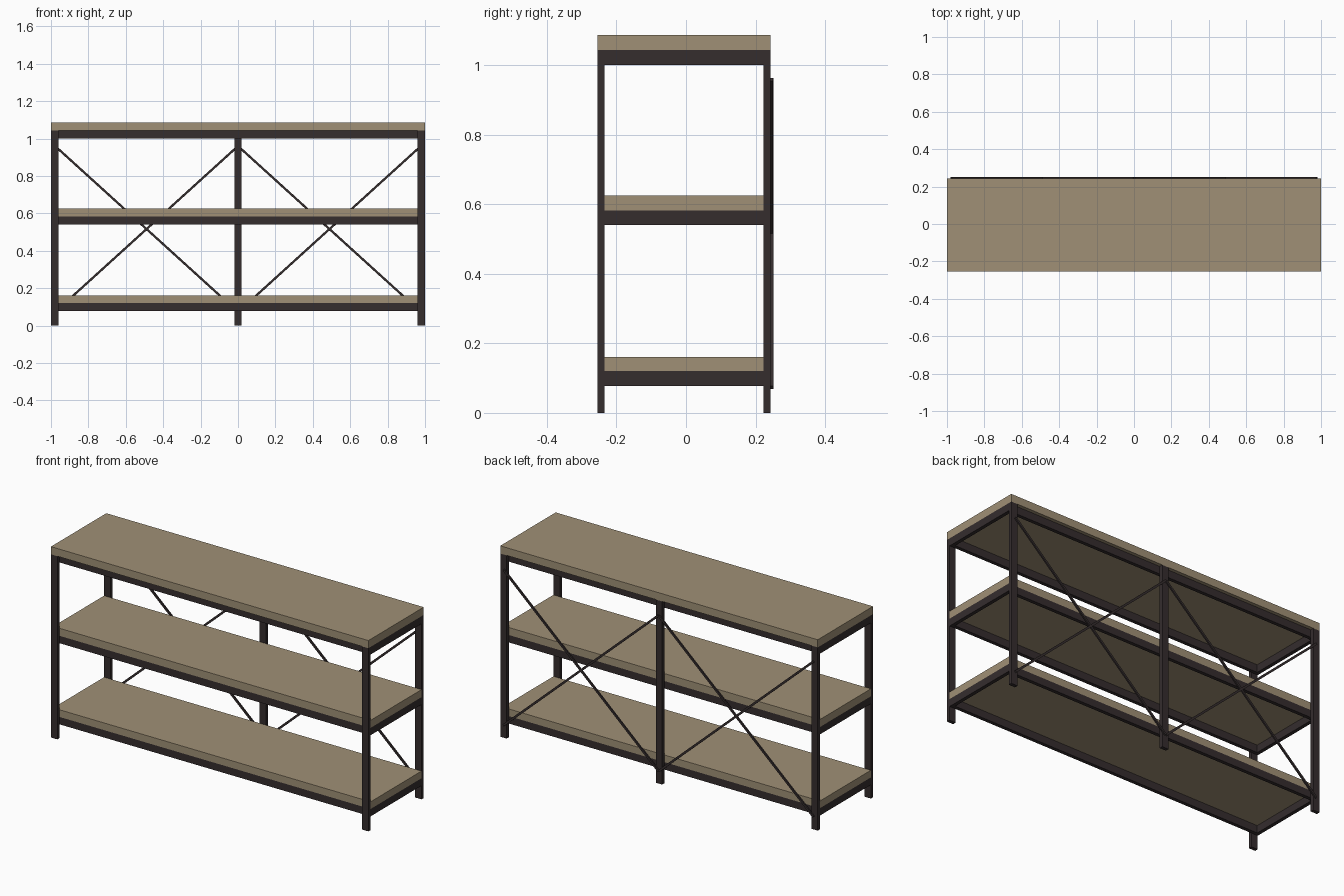
import bpy
import math
from mathutils import Matrix, Vector

if "Cube" in bpy.data.objects:
    bpy.data.objects.remove(bpy.data.objects["Cube"], do_unlink=True)


def make_material(name, color):
    mat = bpy.data.materials.new(name)
    mat.use_nodes = True
    mat.diffuse_color = color
    mat.node_tree.nodes["Principled BSDF"].inputs["Base Color"].default_value = color
    return mat


wood = make_material("light brown wood", (0.35, 0.28, 0.18, 1))
metal = make_material("dark metal", (0.035, 0.026, 0.027, 1))


def box(name, x, y, z, mat):
    """Box from (min, max) ranges along each axis."""
    low, high = Vector((x[0], y[0], z[0])), Vector((x[1], y[1], z[1]))
    bpy.ops.mesh.primitive_cube_add(size=1, location=(low + high) / 2)
    obj = bpy.context.object
    obj.name = name
    obj.data.transform(Matrix.Diagonal((*(high - low), 1)))
    obj.data.materials.append(mat)
    return obj


FRONT, BACK = -0.255, 0.243      # outer faces of the posts
TUBE = 0.02                      # tube thickness
POST_WIDTH = 0.04
POST_TOP = 1.043
INNER_FRONT, INNER_BACK = FRONT + TUBE, BACK - TUBE

# Posts: corners, plus a middle one at the back
for side, x in (("right", -0.98), ("left", 0.98), ("middle", 0)):
    span = (x - POST_WIDTH / 2, x + POST_WIDTH / 2)
    if side != "middle":
        box(f"front_{side}_post", span, (FRONT, INNER_FRONT), (0, POST_TOP), metal)
    box(f"back_{side}_post", span, (INNER_BACK, BACK), (0, POST_TOP), metal)

# Shelves: a board on a frame of four rails
for level, bottom, middle, top in (("lower", 0.078, 0.12, 0.161),
                                   ("middle", 0.54, 0.582, 0.625),
                                   ("top", 1.0, POST_TOP, 1.087)):
    rail = (bottom, middle)
    box(f"{level}_front_rail", (-1, 1), (INNER_FRONT, INNER_FRONT + TUBE), rail, metal)
    box(f"{level}_back_rail", (-1, 1), (INNER_BACK - TUBE, INNER_BACK), rail, metal)
    for side, x in (("right", -1), ("left", 1 - TUBE)):
        box(f"{level}_{side}_rail", (x, x + TUBE),
            (INNER_FRONT + TUBE, INNER_BACK - TUBE), rail, metal)
    depth = (FRONT, BACK) if level == "top" else (INNER_FRONT, INNER_BACK)
    box(f"{level}_board", (-1, 1), depth, (middle, top), wood)

# Crossed braces on the back, one pair per bay
WIDTH, HEIGHT = 0.975, 0.885
for side, x in (("right", -0.489), ("left", 0.489)):
    for lean, sign in (("rising", -1), ("falling", 1)):
        half = math.hypot(WIDTH, HEIGHT) / 2
        brace = box(f"{side}_{lean}_brace", (-half, half), (-0.004, 0.004),
                    (-0.006, 0.006), metal)
        # The falling bar sits slightly proud where the two cross
        brace.location = (x, BACK + (0.004 if sign > 0 else 0.003), 0.516)
        brace.rotation_euler.y = sign * math.atan2(HEIGHT, WIDTH)
